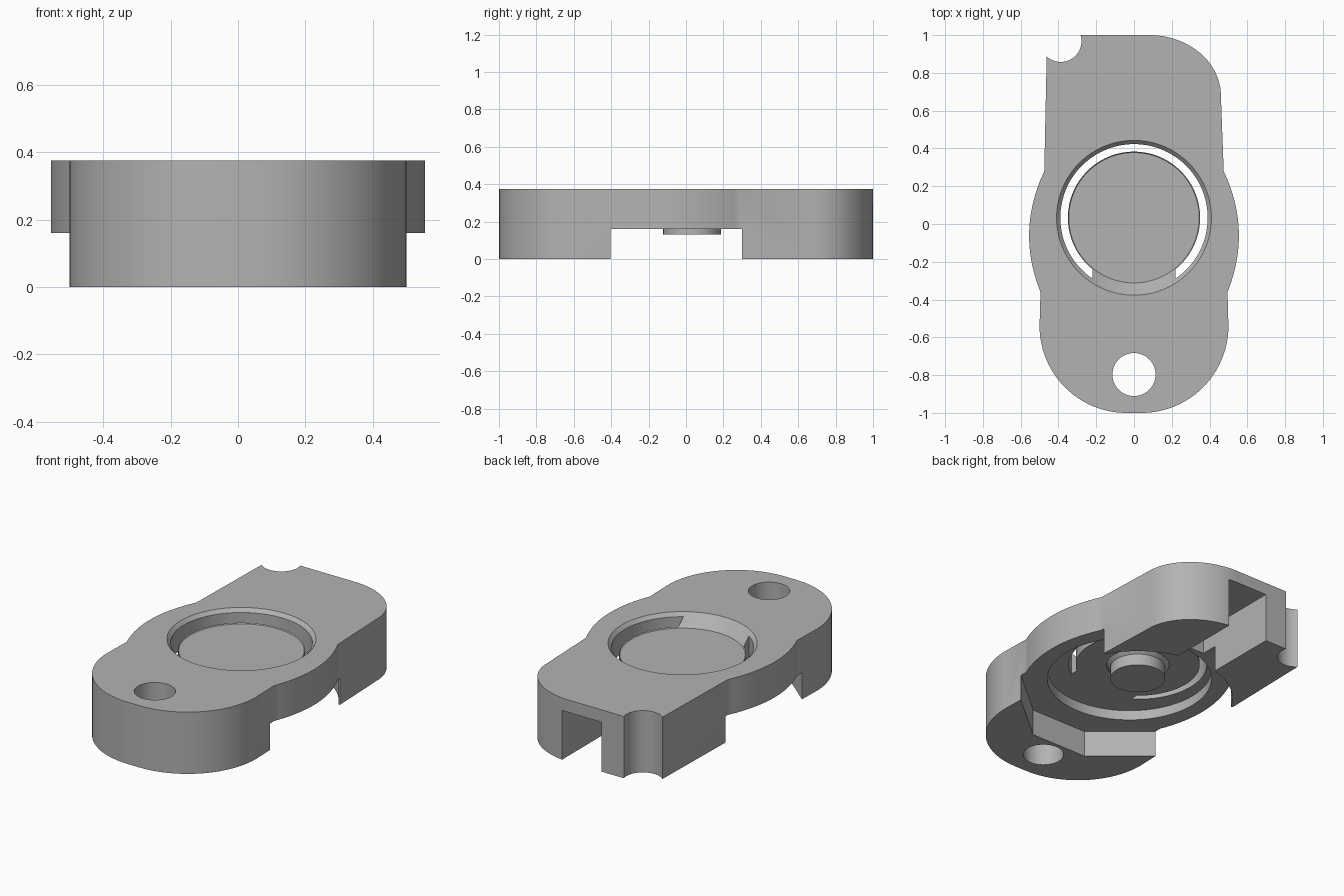
import bpy, bmesh
from math import sin, cos, asin, acos, atan2, pi, radians

if "Cube" in bpy.data.objects:
    bpy.data.objects.remove(bpy.data.objects["Cube"], do_unlink=True)

TOP = 0.375
CY = 0.033          # button centre
STEP = 0.16         # underside of the middle section
RECESS = 0.22       # ceiling of the round recess

grey = bpy.data.materials.new("plain_grey")
grey.use_nodes = True
colour = (0.45, 0.45, 0.45, 1)
grey.diffuse_color = colour
grey.node_tree.nodes["Principled BSDF"].inputs["Base Color"].default_value = colour


def arc(cx, cy, rx, ry, a0, a1, n=24):
    """Points along an elliptical arc, angles in radians."""
    steps = [a0 + (a1 - a0) * i / n for i in range(n + 1)]
    return [(cx + rx * cos(a), cy + ry * sin(a)) for a in steps]


def add_object(name, bm):
    bmesh.ops.recalc_face_normals(bm, faces=bm.faces)
    mesh = bpy.data.meshes.new(name)
    bm.to_mesh(mesh)
    bm.free()
    mesh.materials.append(grey)
    obj = bpy.data.objects.new(name, mesh)
    bpy.context.collection.objects.link(obj)
    return obj


def prism(name, points, z0, z1):
    """Upright prism over a closed outline."""
    bm = bmesh.new()
    face = bm.faces.new([bm.verts.new((x, y, z0)) for x, y in points])
    new = bmesh.ops.extrude_face_region(bm, geom=[face])["geom"]
    bmesh.ops.translate(bm, vec=(0, 0, z1 - z0),
                        verts=[v for v in new if isinstance(v, bmesh.types.BMVert)])
    return add_object(name, bm)


def cone(name, x, y, z0, z1, r0, r1):
    bm = bmesh.new()
    bmesh.ops.create_cone(bm, cap_ends=True, segments=96, radius1=r0, radius2=r1, depth=z1 - z0)
    bmesh.ops.translate(bm, vec=(x, y, (z0 + z1) / 2), verts=bm.verts)
    return add_object(name, bm)


def combine(target, other, operation="DIFFERENCE"):
    """Apply a boolean and discard the helper."""
    other.hide_render = True
    mod = target.modifiers.new("cut", "BOOLEAN")
    mod.operation = operation
    mod.solver = "EXACT"
    mod.object = other
    bpy.context.view_layer.update()
    graph = bpy.context.evaluated_depsgraph_get()
    mesh = bpy.data.meshes.new_from_object(target.evaluated_get(graph))
    target.modifiers.clear()
    target.data = mesh
    bpy.data.objects.remove(other, do_unlink=True)


# Outline of the housing, counter-clockwise from the front
def bulge(y0, x0, y1, x1, peak):
    """Swelling side edge between two points, as a parabola-like arc."""
    pts = []
    for i in range(25):
        t = i / 24
        pts.append((x0 + (x1 - x0) * t + (peak - (x0 + x1) / 2) * 4 * t * (1 - t),
                    y0 + (y1 - y0) * t))
    return pts


side = bulge(-0.36, 0.495, 0.28, 0.475, 0.555)
outline = (arc(0.04, -0.54, 0.46, 0.46, -pi / 2, 0) + side
           + arc(0.08, 0.68, 0.38, 0.32, 0, pi / 2)
           + [(-0.46, 1)]
           + [(-x, y) for x, y in reversed(side)]
           + arc(-0.04, -0.54, 0.46, 0.46, pi, 1.5 * pi))
housing = prism("housing", outline, 0, TOP)

# Clearance under the middle: round at the back, angled at the front
r = 0.535
a = asin((0.3 - CY) / r)
clearance = ([(-0.7, -0.4), (-0.5, -0.4), (-0.19, -0.66), (0.19, -0.66), (0.5, -0.4),
              (0.7, -0.4), (0.7, 0.3)] + arc(0, CY, r, r, a, pi - a, 48) + [(-0.7, 0.3)])
combine(housing, prism("clearance_cutter", clearance, -0.1, STEP))

# Round recess, back channel, pin hole and corner notch
combine(housing, cone("recess_cutter", 0, -0.04, 0.1, RECESS, 0.464, 0.464))
channel = [(-0.134, 0.45), (0.134, 0.45), (0.134, 1.1), (-0.134, 1.1)]
combine(housing, prism("channel_cutter", channel, -0.1, 0.3))
combine(housing, cone("hole_cutter", 0, -0.797, -0.1, 0.5, 0.114, 0.114))
combine(housing, cone("notch_cutter", -0.388, 0.968, -0.1, 0.5, 0.11, 0.11))

# Dished seat around the button
slope = 0.065 / 0.07
combine(housing, cone("dish_cutter", 0, CY, 0.305, TOP + 0.02, 0.345, 0.41 + 0.02 * slope))

# Slot that frees the button, leaving a hinge at the front
outer, inner, hinge = 0.39, 0.35, 0.22
ao, ai = asin(hinge / outer), asin(hinge / inner)
slot = (arc(0, CY, outer, outer, ao - pi / 2, 1.5 * pi - ao, 96)
        + arc(0, CY, inner, inner, 1.5 * pi - ai, ai - pi / 2, 96))
combine(housing, prism("slot_cutter", slot, 0.1, 0.5))

# Plunger under the button, with a flared root
plunger = cone("plunger", 0, CY, 0.13, 0.25, 0.155, 0.155)
combine(plunger, cone("flare", 0, CY, 0.2, 0.24, 0.155, 0.2), "UNION")

# Smooth curves, sharp edges
for obj in (housing, plunger):
    bpy.ops.object.select_all(action="DESELECT")
    obj.select_set(True)
    bpy.context.view_layer.objects.active = obj
    bpy.ops.object.shade_smooth_by_angle(angle=radians(25))
